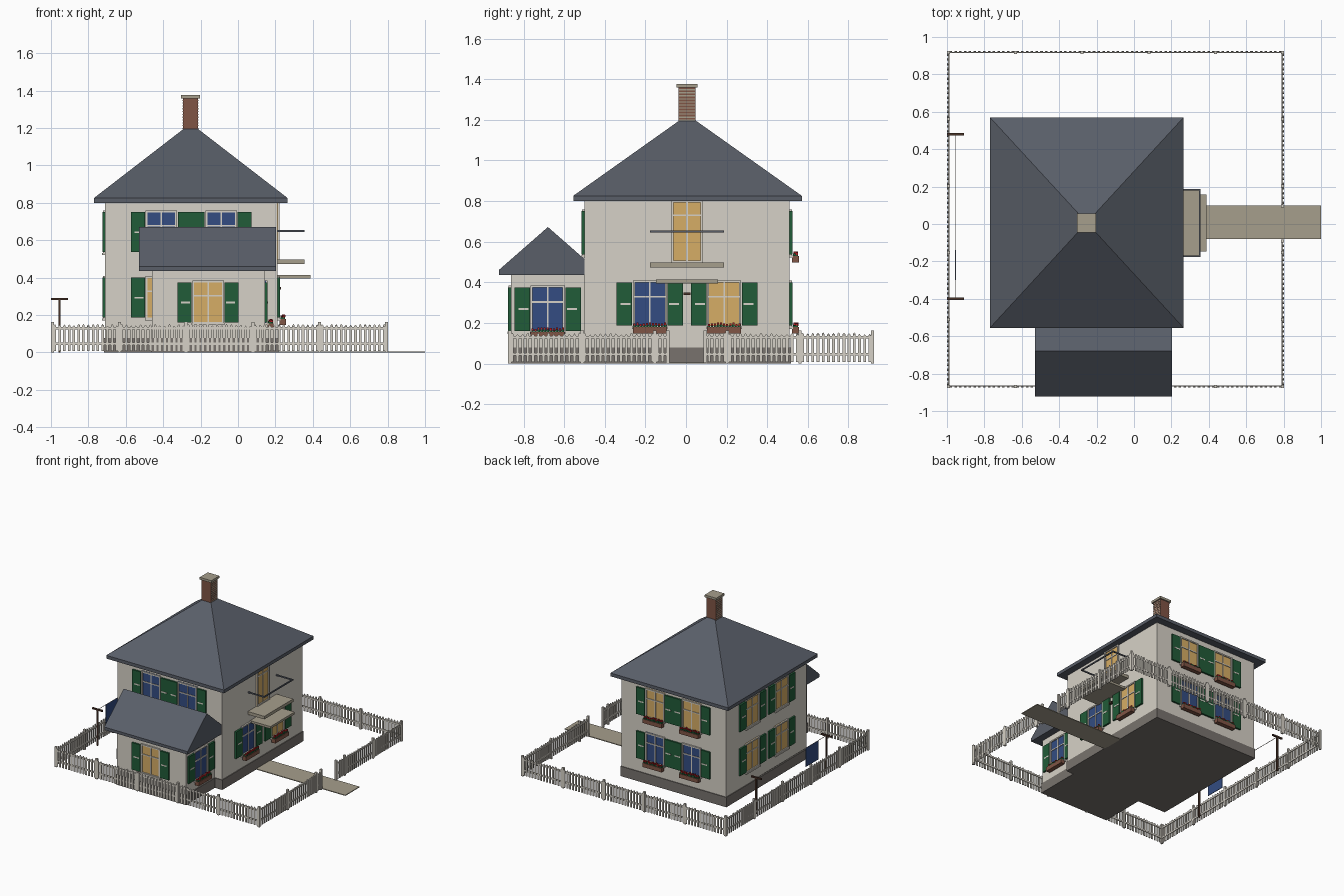
import bpy, bmesh, math, random
from mathutils import Matrix, Vector

if "Cube" in bpy.data.objects:
    bpy.data.objects.remove(bpy.data.objects["Cube"])
random.seed(4)


def lin(c):
    return c / 12.92 if c <= 0.04045 else ((c + 0.055) / 1.055) ** 2.4


COLOURS = {
    "off_white": (0.84, 0.82, 0.78), "slate": (0.35, 0.37, 0.41),
    "stone": (0.65, 0.62, 0.55), "plinth_grey": (0.47, 0.45, 0.43),
    "brick": (0.50, 0.33, 0.27), "dark_wood": (0.29, 0.20, 0.16),
    "shutter_green": (0.13, 0.36, 0.22), "glass_blue": (0.20, 0.30, 0.51),
    "glass_yellow": (0.84, 0.68, 0.40), "flower_red": (0.74, 0.12, 0.14)}
MATS = {}
for key, rgb in COLOURS.items():
    m = bpy.data.materials.new(key)
    m.diffuse_color = (*[lin(c) for c in rgb], 1)
    m.use_nodes = True
    m.node_tree.nodes["Principled BSDF"].inputs["Base Color"].default_value = m.diffuse_color
    MATS[key] = m


class Part:
    """Collects boxes and prisms into one named object."""

    def __init__(self, name, matrix=Matrix()):
        self.name, self.matrix, self.bm, self.used = name, matrix, bmesh.new(), []

    def paint(self, faces, mat):
        if mat not in self.used:
            self.used.append(mat)
        for f in faces:
            f.material_index = self.used.index(mat)

    def box(self, mat, x0, x1, y0, y1, z0, z1):
        size = Matrix.Diagonal((x1 - x0, y1 - y0, z1 - z0, 1))
        mid = Matrix.Translation(((x0 + x1) / 2, (y0 + y1) / 2, (z0 + z1) / 2))
        r = bmesh.ops.create_cube(self.bm, size=1, matrix=mid @ size)
        self.paint({f for v in r["verts"] for f in v.link_faces}, mat)

    def prism(self, mat, profile, shift):
        a = [self.bm.verts.new(p) for p in profile]
        b = [self.bm.verts.new(Vector(p) + Vector(shift)) for p in profile]
        n = len(a)
        faces = [self.bm.faces.new(a), self.bm.faces.new(b[::-1])]
        faces += [self.bm.faces.new((a[i], b[i], b[(i + 1) % n], a[(i + 1) % n])) for i in range(n)]
        self.paint(faces, mat)

    def done(self):
        self.bm.transform(self.matrix)
        bmesh.ops.recalc_face_normals(self.bm, faces=self.bm.faces)
        me = bpy.data.meshes.new(self.name)
        self.bm.to_mesh(me)
        self.bm.free()
        for k in self.used:
            me.materials.append(MATS[k])
        ob = bpy.data.objects.new(self.name, me)
        bpy.context.collection.objects.link(ob)


def simple(name, mat, *dims):
    p = Part(name)
    p.box(mat, *dims)
    p.done()


# House walls and plinths
X0, X1, Y0, Y1 = -0.71, 0.21, -0.50, 0.51
EX0, EX1, EY0 = -0.46, 0.145, -0.862
simple("main_walls", "off_white", X0, X1, Y0, Y1, 0.07, 0.81)
simple("extension_walls", "off_white", EX0, EX1, EY0, Y0, 0.07, 0.45)
simple("main_plinth", "plinth_grey", X0 - .006, X1 + .006, Y0 - .006, Y1 + .006, 0, 0.078)
simple("extension_plinth", "plinth_grey", EX0 - .006, EX1 + .006, EY0 - .006, Y0, 0, 0.078)

# Hipped main roof: eave slab with a pyramid pulled to one point
roof = Part("main_roof")
roof.box("slate", -0.77, 0.265, -0.555, 0.57, 0.80, 0.826)
top = [f for f in roof.bm.faces if f.calc_center_median().z > 0.825][0]
tip = bmesh.ops.poke(roof.bm, faces=[top])["verts"][0]
tip.co = (-0.2525, 0.0075, 1.225)
roof.done()

# Gabled extension roof
gable = Part("extension_roof")
gable.prism("slate", [(-0.53, y, z) for y, z in
                      ((-0.922, 0.437), (-0.922, 0.46), (-0.68, 0.672), (-0.438, 0.46), (-0.438, 0.437))],
            (0.733, 0, 0))
gable.done()

# Chimney with mortar courses and cap
ch = Part("chimney")
ch.box("brick", -0.295, -0.213, -0.036, 0.046, 1.12, 1.36)
for i in range(11):
    z = 1.195 + i * 0.015
    ch.box("stone", -0.2965, -0.2115, -0.0355, 0.0455, z, z + 0.006)
ch.box("stone", -0.305, -0.203, -0.046, 0.056, 1.358, 1.376)
ch.done()

# Windows: local x runs along the wall, local -y points outward, z = 0 is the centre
WW, WH = 0.084, 0.116


def frame(p, w, h, glass, bar_z):
    p.box(glass, -w, w, -0.004, 0.004, -h, h)
    for s in (-1, 1):
        a, b = sorted((s * w, s * (w - 0.01)))
        p.box("off_white", a, b, -0.012, 0, -h, h)
        a, b = sorted((s * h, s * (h - 0.01)))
        p.box("off_white", -w, w, -0.012, 0, a, b)
    p.box("off_white", -0.004, 0.004, -0.009, 0, -h, h)
    p.box("off_white", -w, w, -0.009, 0, bar_z - 0.004, bar_z + 0.004)


def place(x, y, z, angle):
    return Matrix.Translation((x, y, z)) @ Matrix.Rotation(math.radians(angle), 4, 'Z')


def window(name, x, y, z, angle, glass, planter=False):
    M = place(x, y, z, angle)
    p = Part(name + "_window", M)
    frame(p, WW, WH, glass, 0.035)
    p.box("off_white", -WW - .004, WW + .004, -0.018, 0, -WH - 0.006, -WH + 0.006)
    p.done()
    p = Part(name + "_shutters", M)
    for s in (-1, 1):
        a, b = sorted((s * (WW + 0.004), s * (WW + 0.079)))
        p.box("shutter_green", a, b, -0.014, 0, -0.107, 0.107)
        c = (a + b) / 2 - s * 0.006
        p.box("off_white", c - 0.024, c + 0.024, -0.0155, -0.013, -0.005, 0.005)
    p.done()
    if planter:
        p = Part(name + "_flower_box", M)
        p.box("brick", -WW, WW, -0.046, -0.012, -0.146, -0.114)
        for i in range(11):
            u = -0.075 + i * 0.015
            h = random.uniform(-0.108, -0.1)
            p.box("shutter_green", u - .006, u + .006, -0.042, -0.016, -0.116, h)
            v = random.uniform(-0.038, -0.024)
            p.box("flower_red", u - .005, u + .005, v - .006, v + .006, h - 0.002, h + 0.01)
        p.done()


LOW, UP, EXT = 0.293, 0.643, 0.268
B, Y = "glass_blue", "glass_yellow"
for i, s in enumerate((-1, 1)):
    side = ("first", "second")[i]
    wx, wy = -0.25 + s * 0.16, 0.005 + s * 0.183
    window("front_upper_" + side, wx, Y0, UP, 0, B)
    window("back_upper_" + side, wx, Y1, UP, 180, Y, True)
    window("back_lower_" + side, wx, Y1, LOW, 180, B, True)
    window("left_upper_" + side, X0, wy, UP, -90, Y)
    window("left_lower_" + side, X0, wy, LOW, -90, Y)
    window("right_lower_" + side, X1, wy, LOW, 90, (B, Y)[i], True)
window("front_lower", -0.41, Y0, LOW, 0, Y)
window("extension_front", -0.16, EY0, EXT, 0, Y)
window("extension_right", EX1, -0.681, EXT, 90, B, True)

# Balcony door, slab, rail, canopy and lamp on the right wall
door = Part("balcony_door", place(X1, 0.005, 0.65, 90))
frame(door, 0.077, 0.152, Y, 0.08)
door.done()
simple("balcony_slab", "stone", X1 - 0.01, 0.355, -0.177, 0.187, 0.473, 0.497)
simple("entrance_canopy", "stone", X1 - 0.01, 0.388, -0.147, 0.157, 0.395, 0.413)
rail = Part("balcony_rail")
rail.box("slate", 0.347, 0.355, -0.177, 0.187, 0.644, 0.654)
for y in (-0.177, 0.179):
    rail.box("slate", X1, 0.355, y, y + 0.008, 0.644, 0.654)
rail.done()
simple("entrance_lamp", "dark_wood", X1, X1 + 0.02, -0.012, 0.022, 0.338, 0.35)

# Path to the gate
simple("garden_path", "stone", X1, 1.0, -0.08, 0.098, 0, 0.006)

# Picket fence, four sides of five bays; the right side leaves a gate gap
FX, FY, HALF, BAYS, PER = -0.099, 0.025, 0.893, 5, 14


def fence(name, angle, gap=None):
    p = Part(name, place(FX, FY, 0, angle))
    y = -HALF
    runs = [(-HALF, HALF)] if not gap else [(-HALF, gap[0]), (gap[1], HALF)]
    inside = lambda u: any(a - 1e-4 <= u <= b + 1e-4 for a, b in runs)
    for a, b in runs:
        for z in (0.04, 0.122):
            p.box("off_white", a, b, y - 0.002, y + 0.005, z, z + 0.013)
    for i in range(BAYS * PER):
        u = -HALF + (i + 0.5) * 2 * HALF / (BAYS * PER)
        if inside(u):
            h, w = 0.148 + random.uniform(-0.005, 0.005), 0.0068
            p.prism("off_white", [(u - w, y - 0.007, 0.008), (u + w, y - 0.007, 0.008),
                                  (u + w, y - 0.007, h - 0.008), (u, y - 0.007, h),
                                  (u - w, y - 0.007, h - 0.008)], (0, 0.006, 0))
    posts = [-HALF + i * 2 * HALF / BAYS for i in range(BAYS)] + list(gap or ())
    for u in filter(inside, posts):
        p.box("off_white", u - .008, u + .008, y - .008, y + .008, 0, 0.162)
    p.done()


fence("front_fence", 0)
fence("right_fence", 90, (-0.115, 0.07))
fence("back_fence", 180)
fence("left_fence", -90)

# Washing line with a blue sheet
for name, y in (("front", -0.40), ("back", 0.48)):
    p = Part(name + "_line_post")
    p.box("dark_wood", -0.961, -0.949, y - .006, y + .006, 0, 0.285)
    p.box("dark_wood", -1.0, -0.91, y - .006, y + .006, 0.28, 0.292)
    p.done()
simple("washing_line", "off_white", -0.9565, -0.9535, -0.40, 0.48, 0.283, 0.286)
simple("hanging_sheet", "glass_blue", -0.957, -0.953, -0.30, -0.14, 0.135, 0.284)
